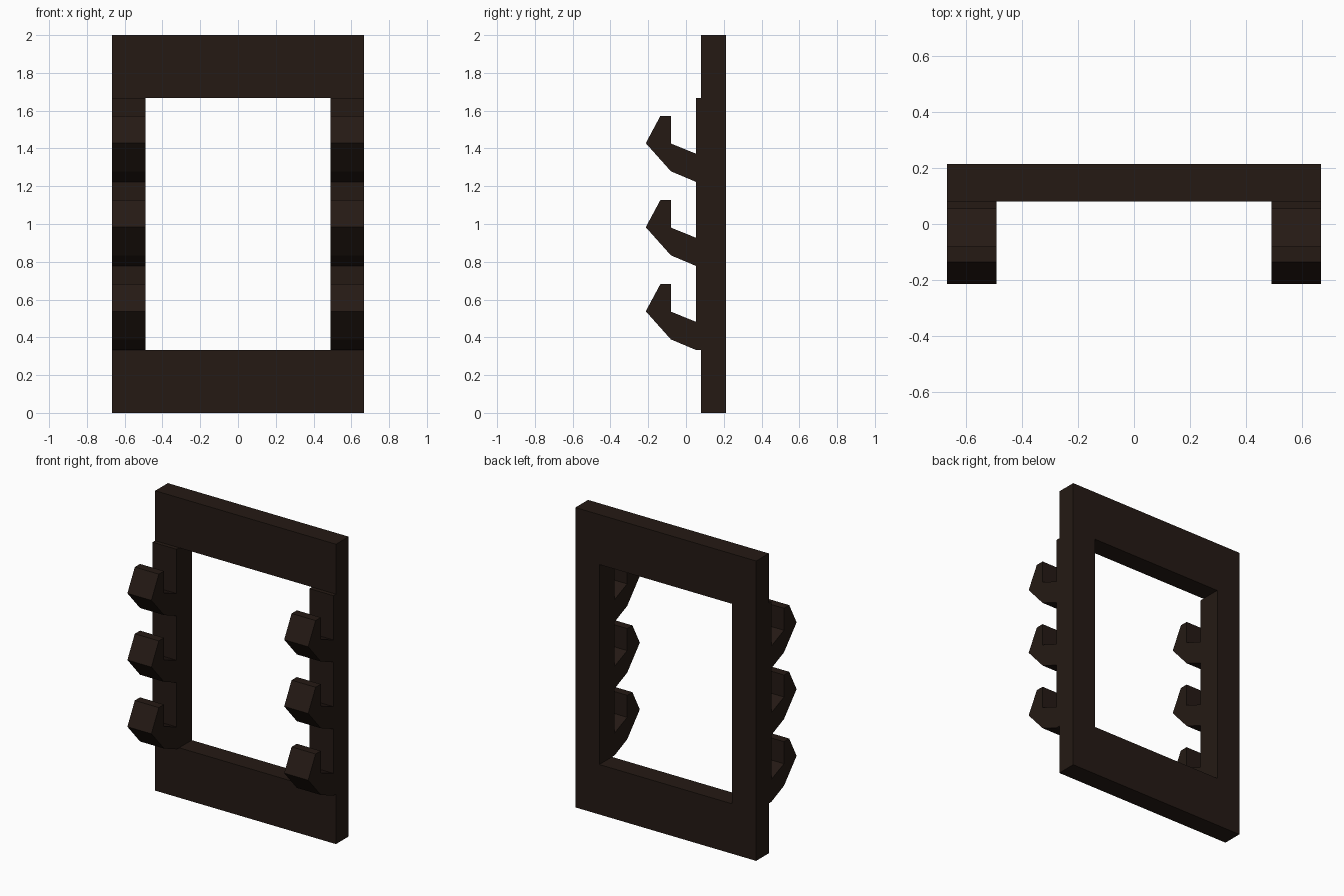
import bpy, bmesh

if "Cube" in bpy.data.objects:
    bpy.data.objects.remove(bpy.data.objects["Cube"])

wood = bpy.data.materials.new("dark_wood")
wood.diffuse_color = (0.018, 0.010, 0.007, 1)
wood.use_nodes = True
wood.node_tree.nodes["Principled BSDF"].inputs["Base Color"].default_value = wood.diffuse_color

HALF_W, INNER = 0.667, 0.49
BACK, FRONT, RAIL_FRONT = 0.213, 0.08, 0.053
LOW, HIGH = 0.333, 1.667


def extrude_profile(name, profile, x0, x1):
    """Extrude a closed (y, z) outline along x."""
    bm = bmesh.new()
    face = bm.faces.new([bm.verts.new((x0, y, z)) for y, z in profile])
    ext = bmesh.ops.extrude_face_region(bm, geom=[face])
    moved = [v for v in ext["geom"] if isinstance(v, bmesh.types.BMVert)]
    bmesh.ops.translate(bm, verts=moved, vec=(x1 - x0, 0, 0))
    bmesh.ops.recalc_face_normals(bm, faces=bm.faces)
    mesh = bpy.data.meshes.new(name)
    bm.to_mesh(mesh)
    bm.free()
    mesh.materials.append(wood)
    obj = bpy.data.objects.new(name, mesh)
    bpy.context.collection.objects.link(obj)
    return obj


# Horizontal boards at the bottom and top
for name, z0, z1 in (("bottom_board", 0, LOW), ("top_board", HIGH, 2)):
    extrude_profile(name, [(FRONT, z0), (BACK, z0), (BACK, z1), (FRONT, z1)],
                    -HALF_W, HALF_W)

# One hook, from its lower root round to its upper root
hook = [(RAIL_FRONT, 0), (-0.08, 0.056), (-0.213, 0.205), (-0.135, 0.35),
        (-0.08, 0.35), (-0.08, 0.203), (RAIL_FRONT, 0.149)]

# Upright with three hooks, one outline extruded on each side
outline = [(BACK, HIGH), (BACK, LOW)]
for i in range(3):
    outline += [(y, z + LOW + i * 0.445) for y, z in hook]
outline.append((RAIL_FRONT, HIGH))

extrude_profile("left_hooked_upright", outline, -HALF_W, -INNER)
extrude_profile("right_hooked_upright", outline, INNER, HALF_W)
